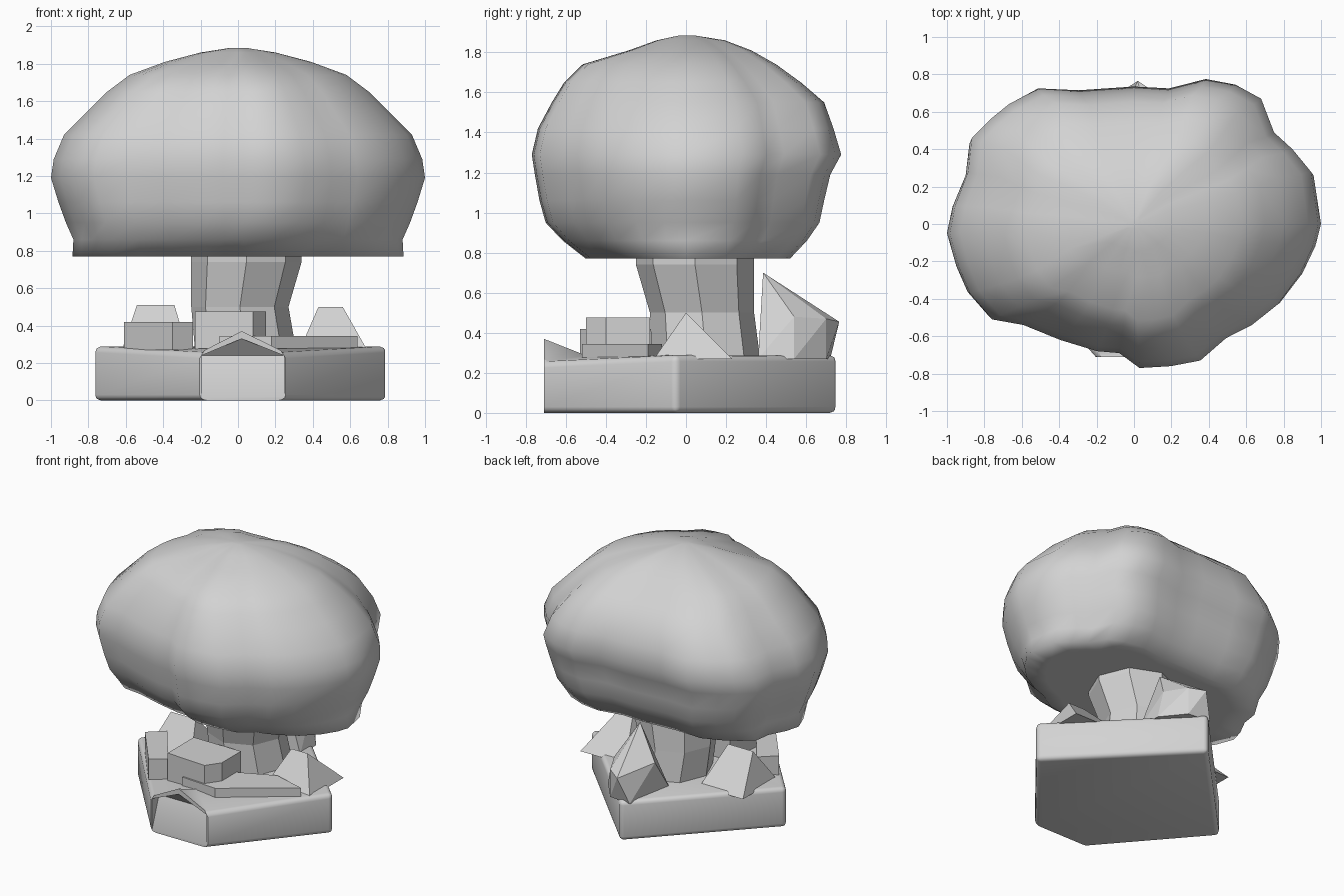
import bpy
import bmesh
from math import cos, sin, tau

if "Cube" in bpy.data.objects:
    bpy.data.objects.remove(bpy.data.objects["Cube"])

GREY = (0.65, 0.65, 0.65, 1)
stone = bpy.data.materials.new("light grey stone")
stone.use_nodes = True
stone.diffuse_color = GREY
stone.node_tree.nodes["Principled BSDF"].inputs["Base Color"].default_value = GREY


def finish(name, bm, smooth=False):
    """Turn a bmesh into a named object with the shared material."""
    bmesh.ops.recalc_face_normals(bm, faces=bm.faces)
    mesh = bpy.data.meshes.new(name)
    for face in bm.faces:
        face.smooth = smooth
    bm.to_mesh(mesh)
    bm.free()
    mesh.materials.append(stone)
    obj = bpy.data.objects.new(name, mesh)
    bpy.context.collection.objects.link(obj)
    return obj


def smooth_by_angle(obj, angle):
    bpy.ops.object.select_all(action="DESELECT")
    obj.select_set(True)
    bpy.context.view_layer.objects.active = obj
    bpy.ops.object.shade_smooth_by_angle(angle=angle)


def hull(name, points):
    """Faceted rock from the corner points."""
    bm = bmesh.new()
    for p in points:
        bm.verts.new(p)
    bmesh.ops.convex_hull(bm, input=bm.verts)
    bmesh.ops.dissolve_limit(bm, angle_limit=0.02, verts=bm.verts, edges=bm.edges)
    return finish(name, bm)


def slab(name, outline, low, high):
    return hull(name, [(x, y, z) for x, y in outline for z in (low, high)])


def loft(name, rings, smooth):
    """Skin a stack of rings with equal point counts and close both ends."""
    bm = bmesh.new()
    loops = [[bm.verts.new(p) for p in ring] for ring in rings]
    count = len(loops[0])
    for a, b in zip(loops, loops[1:]):
        for i in range(count):
            j = (i + 1) % count
            bm.faces.new((a[i], a[j], b[j], b[i]))
    bm.faces.new(loops[0])
    bm.faces.new(loops[-1])
    return finish(name, bm, smooth)


# Cap: an irregular outline scaled level by level
outline = [
    (1, 0), (.96, .28), (.86, .4), (.76, .49), (.69, .67), (.55, .745),
    (.39, .775), (.19, .725), (0, .735), (-.3, .715), (-.52, .725),
    (-.68, .64), (-.78, .56), (-.88, .46), (-.9, .28), (-.97, .1),
    (-1, -.05), (-.95, -.23), (-.89, -.37), (-.77, -.51), (-.6, -.54),
    (-.4, -.62), (-.2, -.68), (-.08, -.69), (.03, -.77), (.2, -.76),
    (.36, -.73), (.5, -.61), (.64, -.54), (.78, -.43), (.9, -.27), (.97, -.12),
]
# height, width scale, front depth scale, back depth scale
levels = [
    (.77, .885, .65, .67), (.86, .88, .8, .78), (.95, .92, .91, .86),
    (1.06, .96, .95, .89), (1.19, 1, .98, .93), (1.29, .985, 1, 1),
    (1.42, .93, .96, .95), (1.55, .8, .87, .89), (1.65, .7, .79, .74),
    (1.74, .58, .67, .58), (1.81, .39, .37, .42), (1.86, .2, .19, .25),
    (1.885, .04, .04, .05),
]
rings = [[(x * w, y * (front if y < 0 else back), z) for x, y in outline]
         for z, w, front, back in levels]
rings.insert(0, [(x * .8, y * .85, z) for x, y, z in rings[0]])
loft("cap", rings, True)

# Trunk: bent eight-sided column
trunk_levels = [(.27, .04, .1, .27), (.5, .01, .08, .26), (.74, .045, .045, .295), (.8, .045, .045, .295)]
loft("trunk", [[(cx + r * cos(i * tau / 8), cy + r * sin(i * tau / 8), z) for i in range(8)]
               for z, cx, cy, r in trunk_levels], False)

# Base: diamond plinth whose front corner is a gabled plaque
corners = {"right": (.8, -.05), "back": (0, .76), "left": (-.775, -.05),
           "plaque_l": (-.205, -.71), "plaque_r": (.255, -.71)}
bm = bmesh.new()
low = {k: bm.verts.new((x, y, 0)) for k, (x, y) in corners.items()}
top = {k: bm.verts.new((x, y, .255 if "plaque" in k else .287)) for k, (x, y) in corners.items()}
peak = bm.verts.new((.02, -.71, .37))
ridge = bm.verts.new((.02, -.5, .287))
bm.faces.new(low.values())
ring = list(corners)
for a, b in zip(ring, ring[1:4]):
    bm.faces.new((low[a], low[b], top[b], top[a]))
bm.faces.new((low["plaque_r"], low["right"], top["right"], top["plaque_r"]))
bm.faces.new((top["right"], top["back"], top["left"], ridge))
for a, b in ((top["left"], top["plaque_l"]), (top["plaque_l"], peak),
             (peak, top["plaque_r"]), (top["plaque_r"], top["right"])):
    bm.faces.new((a, b, ridge))

# Plaque: thin rim around a panel folded inwards
rim = [low["plaque_l"], low["plaque_r"], top["plaque_r"], peak, top["plaque_l"]]
inner = [bm.verts.new(p) for p in ((-.195, -.71, .015), (.245, -.71, .015), (.245, -.71, .24),
                                   (.02, -.71, .33), (-.195, -.71, .24))]
for i in range(5):
    j = (i + 1) % 5
    bm.faces.new((rim[i], rim[j], inner[j], inner[i]))
bl, br, tr, tip, tl = inner
deep_r, deep_l = (bm.verts.new((v.co.x, -.63, v.co.z)) for v in (tr, tl))
for face in ((bl, br, deep_r, deep_l), (deep_r, tip, deep_l), (bl, deep_l, tl),
             (br, tr, deep_r), (tr, tip, deep_r), (tip, tl, deep_l)):
    bm.faces.new(face)

# Rounded edges on the plinth sides
far = {v for level in (low, top) for k, v in level.items() if "plaque" not in k}
rounded = [e for e in bm.edges if far & set(e.verts) and ridge not in e.verts]
bmesh.ops.bevel(bm, geom=rounded, offset=.03, segments=3, profile=.5, affect="EDGES")
smooth_by_angle(finish("base", bm), .6)

# Pair of ridged rocks at the sides
for name, x0, x1, r0, r1, z in (("right_rock", -.62, -.27, -.54, -.34, .51),
                                ("left_rock", .33, .69, .43, .56, .5)):
    hull(name, [(x, y, .27) for x in (x0, x1) for y in (-.16, .23)] + [(r0, 0, z), (r1, 0, z)])

# Flat blocks along the front
slab("edge_block", [(-.61, -.2), (-.35, -.53), (-.24, -.46), (-.5, -.1)], .27, .42)
slab("front_block", [(-.23, -.48), (.08, -.5), (.15, -.4), (.15, -.18), (-.23, -.18)], .27, .475)
slab("front_slab", [(-.1, -.5), (.18, -.52), (.64, -.19), (.4, -.12), (0, -.3)], .27, .343)

# Tall leaning rock at the back
hull("back_rock", [(-.12, .36, .27), (.25, .36, .27), (.25, .54, .27), (.12, .7, .27), (-.05, .72, .27),
                   (.1, .385, .7), (.02, .765, .455), (.2, .54, .48), (.12, .7, .47), (-.1, .5, .5)])
